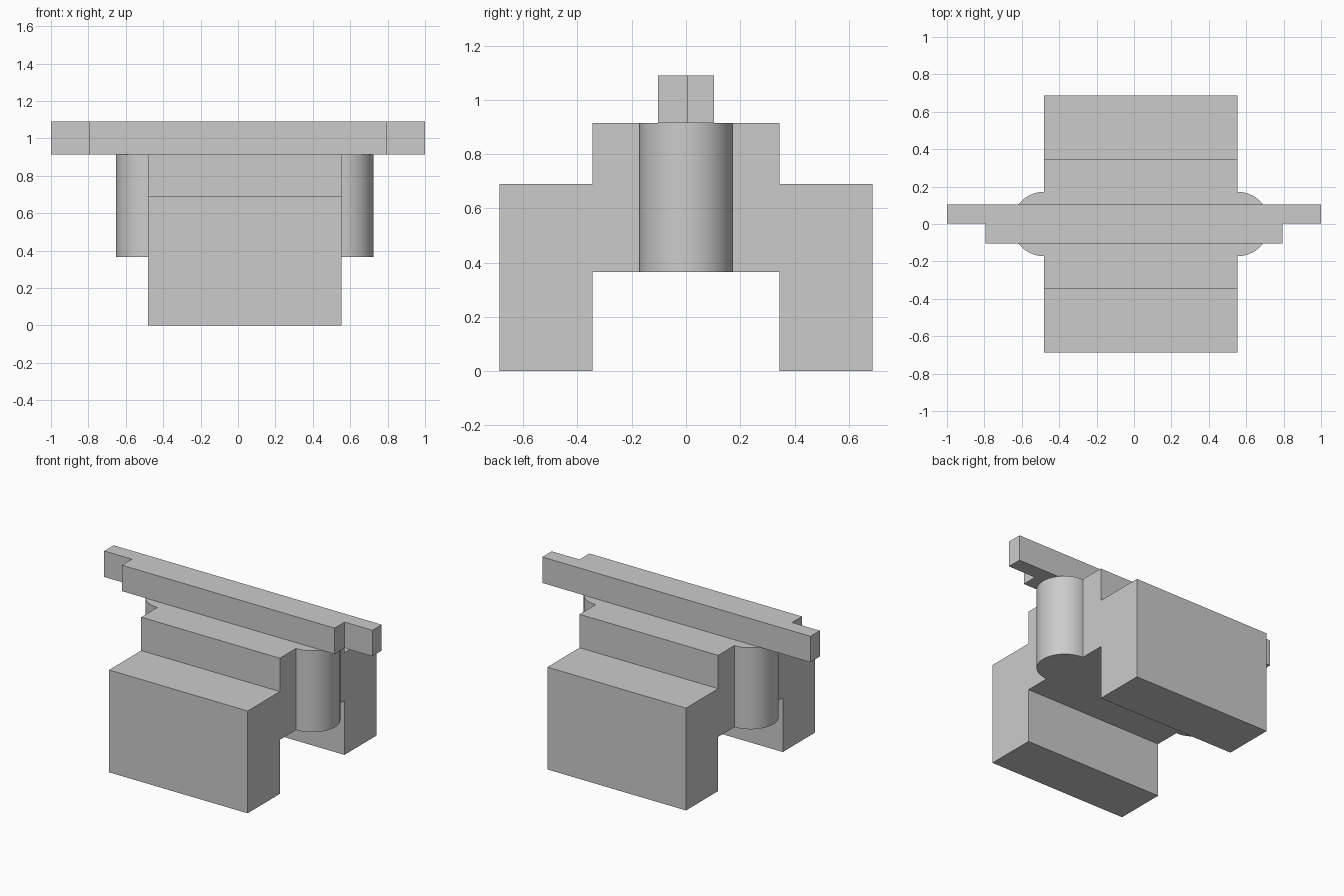
import bpy
import bmesh
from math import sin, cos, pi
from mathutils import Vector

cube = bpy.data.objects.get("Cube")
if cube:
    bpy.data.objects.remove(cube, do_unlink=True)

GREY = (0.6, 0.6, 0.6, 1)
grey = bpy.data.materials.new("plain grey")
grey.diffuse_color = GREY
grey.use_nodes = True
grey.node_tree.nodes["Principled BSDF"].inputs["Base Color"].default_value = GREY


def extrude_profile(name, points, direction):
    """Solid made by sweeping a closed 3D outline along a direction."""
    bm = bmesh.new()
    face = bm.faces.new([bm.verts.new(p) for p in points])
    swept = bmesh.ops.extrude_face_region(bm, geom=[face], use_keep_orig=True)
    moved = [v for v in swept["geom"] if isinstance(v, bmesh.types.BMVert)]
    bmesh.ops.translate(bm, verts=moved, vec=Vector(direction))
    bmesh.ops.recalc_face_normals(bm, faces=bm.faces)
    mesh = bpy.data.meshes.new(name)
    bm.to_mesh(mesh)
    bm.free()
    mesh.materials.append(grey)
    obj = bpy.data.objects.new(name, mesh)
    bpy.context.collection.objects.link(obj)
    return obj


LEFT, RIGHT = 0.553, -0.481      # side planes of the body
ARCH, SHOULDER, DECK, TOP = 0.365, 0.69, 0.915, 1.09
INNER, OUTER = 0.344, 0.687      # leg depth range

# Stepped body with two legs and an arch between them
half = [(INNER, ARCH), (INNER, 0), (OUTER, 0), (OUTER, SHOULDER),
        (INNER, SHOULDER), (INNER, DECK)]
outline = half + [(-y, z) for y, z in reversed(half)]
extrude_profile("stepped_body", [(RIGHT, y, z) for y, z in outline],
                (LEFT - RIGHT, 0, 0))

# Half-round columns on both sides
RADIUS, STEPS = 0.172, 32
for name, x, side in (("left_column", LEFT, 1), ("right_column", RIGHT, -1)):
    arc = [-pi / 2 + pi * i / STEPS for i in range(STEPS + 1)]
    column = extrude_profile(
        name, [(x + side * RADIUS * cos(a), RADIUS * sin(a), ARCH) for a in arc],
        (0, 0, DECK - ARCH))
    bpy.ops.object.select_all(action="DESELECT")
    column.select_set(True)
    bpy.context.view_layer.objects.active = column
    bpy.ops.object.shade_smooth_by_angle(angle=pi / 6)

# Top bar, longer along its back half
bar = [(0.793, -0.103), (0.793, 0.003), (1, 0.003), (1, 0.103)]
bar += [(-x, y) for x, y in reversed(bar)]
extrude_profile("top_bar", [(x, y, DECK) for x, y in bar], (0, 0, TOP - DECK))
